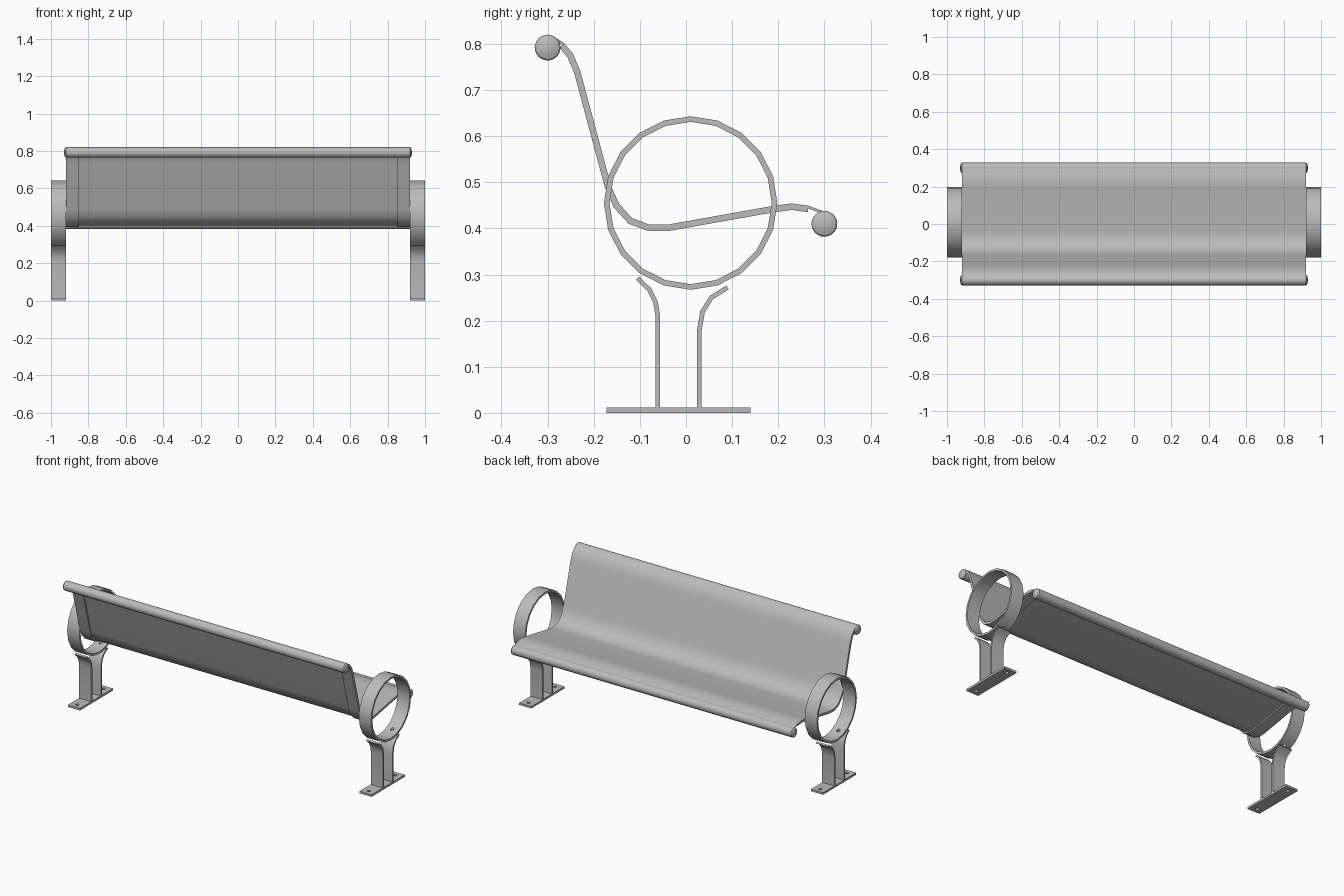
import bpy, bmesh, math
from mathutils import Vector, Matrix

if "Cube" in bpy.data.objects:
    bpy.data.objects.remove(bpy.data.objects["Cube"])

steel = bpy.data.materials.new("grey_steel")
steel.use_nodes = True
steel.diffuse_color = (0.5, 0.5, 0.5, 1)
steel.node_tree.nodes["Principled BSDF"].inputs["Base Color"].default_value = (0.5, 0.5, 0.5, 1)


def make(name, bm):
    bmesh.ops.recalc_face_normals(bm, faces=bm.faces)
    mesh = bpy.data.meshes.new(name)
    bm.to_mesh(mesh)
    bm.free()
    mesh.materials.append(steel)
    obj = bpy.data.objects.new(name, mesh)
    bpy.context.collection.objects.link(obj)
    return obj


def smooth(obj, angle=32):
    obj.data.shade_smooth()
    obj.data.set_sharp_from_angle(angle=math.radians(angle))


def mirror(obj):
    mod = obj.modifiers.new("other_side", "MIRROR")
    mod.use_mirror_merge = False


def strip(name, path, low, high, x0, x1, closed=False):
    """Bent flat bar: a (y, z) path thickened from low to high, spanning x0 to x1."""
    pts = [Vector(p) for p in path]
    n = len(pts)
    bm = bmesh.new()
    rows = []
    for i, p in enumerate(pts):
        before = pts[i - 1] if i or closed else None
        after = pts[(i + 1) % n] if i < n - 1 or closed else None
        dirs = [(b - a).normalized() for a, b in ((before, p), (p, after)) if a and b]
        normals = [Vector((-d.y, d.x)) for d in dirs]
        miter = sum(normals, Vector((0, 0))).normalized()
        miter /= miter.dot(normals[0])
        a, b = p + miter * low, p + miter * high
        rows.append([bm.verts.new((x, *q)) for x, q in ((x0, a), (x1, a), (x1, b), (x0, b))])
    for i in range(n if closed else n - 1):
        r, s = rows[i], rows[(i + 1) % n]
        for k in range(4):
            m = (k + 1) % 4
            bm.faces.new((r[k], r[m], s[m], s[k]))
    if not closed:
        bm.faces.new(rows[0])
        bm.faces.new(rows[-1])
    return make(name, bm)


def drill(obj, spots):
    """Cut round vertical holes at (x, y, z) spots."""
    bm = bmesh.new()
    for s in spots:
        bmesh.ops.create_cone(bm, cap_ends=True, segments=12, radius1=0.01, radius2=0.01,
                              depth=0.08, matrix=Matrix.Translation(s))
    cutter = make("hole_cutter", bm)
    cutter.hide_render = True
    mod = obj.modifiers.new("holes", "BOOLEAN")
    mod.object = cutter
    mod.solver = "EXACT"
    bpy.context.view_layer.objects.active = obj
    bpy.ops.object.modifier_apply(modifier="holes")
    bpy.data.objects.remove(cutter)


def rail(name, y, z, radius=0.028, half=0.92, segments=24):
    """Round rail along x with shallow domed ends."""
    bm = bmesh.new()
    dome = [(half + 0.01 * math.sin(t), radius * math.cos(t)) for t in (0, 0.5, 1.0, 1.4)]
    rings = [(-x, r) for x, r in reversed(dome)] + dome
    loops = []
    for x, r in rings:
        loops.append([bm.verts.new((x, y + r * math.cos(a), z + r * math.sin(a)))
                      for a in (math.tau * k / segments for k in range(segments))])
    for r, s in zip(loops, loops[1:]):
        for k in range(segments):
            m = (k + 1) % segments
            bm.faces.new((r[k], r[m], s[m], s[k]))
    bm.faces.new(loops[0])
    bm.faces.new(loops[-1])
    smooth(make(name, bm))


# Seat and backrest: one bent sheet with a stiffening rib under each end
profile = [(-0.285, 0.808), (-0.268, 0.797), (-0.25, 0.775), (-0.235, 0.74), (-0.168, 0.49),
           (-0.15, 0.45), (-0.12, 0.417), (-0.08, 0.402), (-0.04, 0.402), (0.19, 0.443),
           (0.23, 0.448), (0.265, 0.443), (0.3, 0.43)]
smooth(strip("seat_sheet", profile, 0, 0.006, -0.92, 0.92))
rib = strip("seat_rib", profile[1:-1], -0.008, 0, 0.85, 0.92)
smooth(rib)
mirror(rib)

# Rolled edges
rail("back_top_rail", -0.3, 0.792)
rail("seat_front_rail", 0.3, 0.41)

# Ring armrests
circle = [(0.01 + 0.188 * math.sin(math.tau * k / 20), 0.455 + 0.188 * math.cos(math.tau * k / 20))
          for k in range(20)]
ring = strip("arm_ring", circle, -0.012, 0, 0.92, 1.0, closed=True)
drill(ring, [(0.96, -0.06, 0.28), (0.96, 0.08, 0.28)])
smooth(ring)
mirror(ring)

# Legs that flare out to carry the ring
legs = {
    "back_leg": [(-0.105, 0.292), (-0.08, 0.268), (-0.066, 0.24), (-0.061, 0.21), (-0.061, 0.01)],
    "front_leg": [(0.09, 0.272), (0.055, 0.25), (0.036, 0.22), (0.029, 0.18), (0.029, 0.01)],
}
for name, path in legs.items():
    leg = strip(name, path, -0.005, 0.005, 0.92, 1.0)
    smooth(leg)
    mirror(leg)

# Floor plates with bolt holes
plate = strip("base_plate", [(-0.172, 0), (0.14, 0)], 0, 0.012, 0.92, 1.0)
drill(plate, [(0.96, -0.14, 0), (0.96, 0.108, 0)])
mirror(plate)
